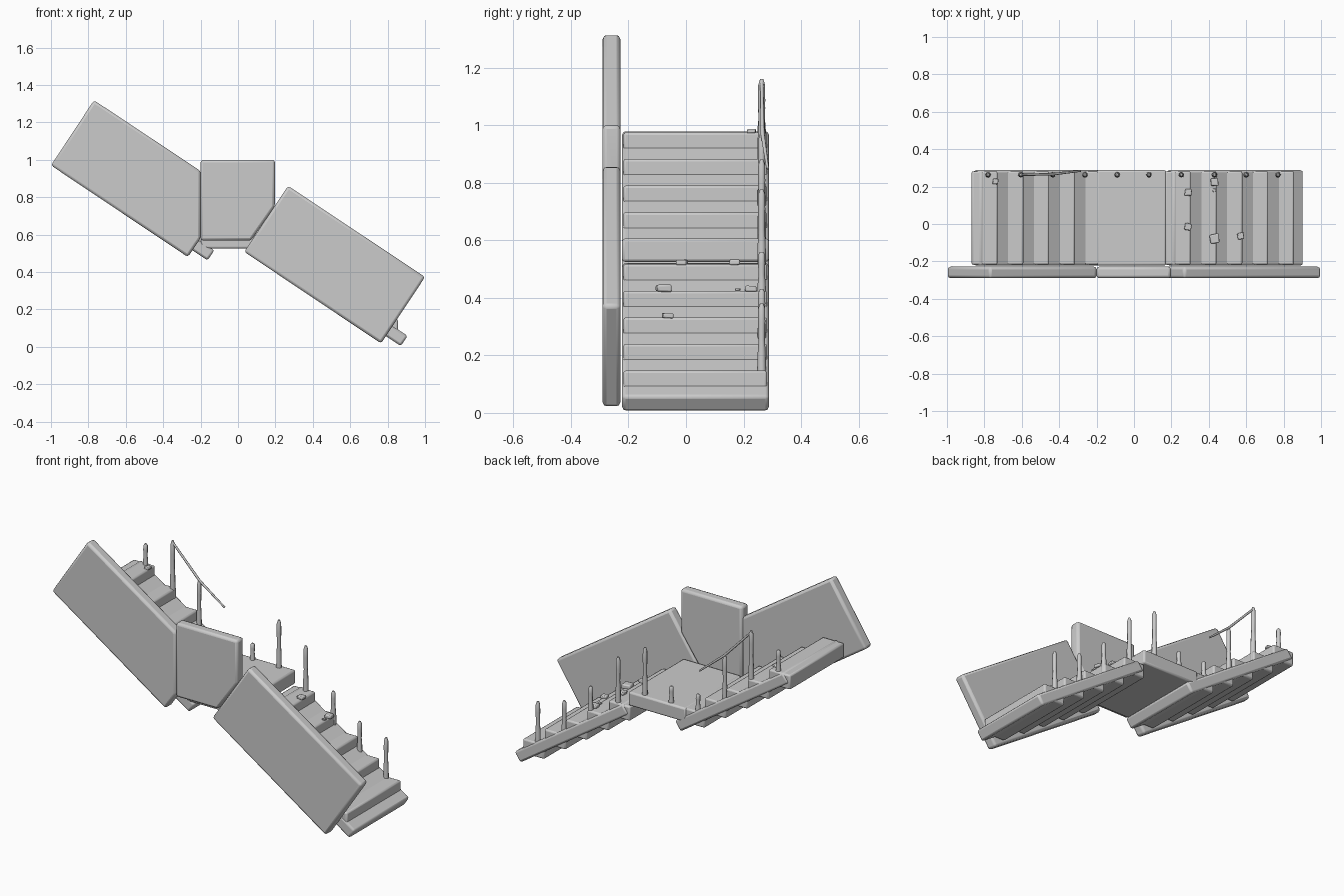
import bpy, bmesh, math, random
from mathutils import Vector

if "Cube" in bpy.data.objects:
    bpy.data.objects.remove(bpy.data.objects["Cube"])

random.seed(4)
SLOPE = 0.67
Y0, Y1 = -0.222, 0.288


def finish(obj, bevel=0.0, segs=2):
    if bevel:
        m = obj.modifiers.new("bevel", 'BEVEL')
        m.width, m.segments = bevel, segs
        m.limit_method = 'ANGLE'
    bpy.ops.object.select_all(action='DESELECT')
    obj.select_set(True)
    bpy.context.view_layer.objects.active = obj
    bpy.ops.object.shade_smooth_by_angle(angle=math.radians(40))


def new_object(name, bm):
    bmesh.ops.recalc_face_normals(bm, faces=bm.faces)
    me = bpy.data.meshes.new(name)
    bm.to_mesh(me)
    bm.free()
    obj = bpy.data.objects.new(name, me)
    bpy.context.collection.objects.link(obj)
    return obj


def prism(name, pts, ya, yb, bevel=0.0):
    """Extrude an x-z outline along y."""
    bm = bmesh.new()
    face = bm.faces.new([bm.verts.new((x, ya, z)) for x, z in pts])
    ret = bmesh.ops.extrude_face_region(bm, geom=[face])
    verts = [v for v in ret["geom"] if isinstance(v, bmesh.types.BMVert)]
    bmesh.ops.translate(bm, verts=verts, vec=(0, yb - ya, 0))
    obj = new_object(name, bm)
    finish(obj, bevel)
    return obj


def tube(name, pts, radii, sides=8):
    """Round section swept through points, one radius per point."""
    cu = bpy.data.curves.new(name, 'CURVE')
    cu.dimensions = '3D'
    cu.bevel_depth, cu.bevel_resolution = 1.0, sides // 4
    cu.use_fill_caps = True
    sp = cu.splines.new('POLY')
    sp.points.add(len(pts) - 1)
    for p, co, r in zip(sp.points, pts, radii):
        p.co, p.radius = (*co, 1), r
        sp.use_smooth = True
    obj = bpy.data.objects.new(name, cu)
    bpy.context.collection.objects.link(obj)
    return obj


# Side wall panels
walls = {
    "upper_wall": [(-1, .97), (-.77, 1.318), (-.2, .94), (-.2, .58), (-.268, .48)],
    "middle_wall": [(-.2, 1.0), (.197, 1.0), (.197, .75), (.07, .568), (-.2, .568)],
    "lower_wall": [(.268, .86), (1.0, .373), (.765, .018), (.033, .508)],
}
for name, pts in walls.items():
    prism(name, pts, -.29, -.228, 0.014)


# Stair flights: sloping slab with step blocks through it
def flight(name, dx, dz):
    slab = [(.907, .058), (.21, .525), (.172, .472), (.87, .004)]
    prism(name + "_slab", [(x + dx, z + dz) for x, z in slab], Y0, Y1, 0.012)
    for i in range(5):
        c, t = .855 - .138 * i + dx, .147 + .0925 * i + dz
        box = [(c, t), (c - .138, t), (c - .138, t - .085), (c, t - .085)]
        prism(f"{name}_step_{i + 1}", box, Y0 + .004, Y1 - .006, 0.009)


flight("lower_flight", 0, 0)
flight("upper_flight", -1.033, .458)

# Landing between the flights
prism("landing", [(-.2, .525), (.172, .525), (.172, .606), (-.2, .606)], Y0, Y1, 0.01)

# Worn posts: x, base z, top z
posts = [(.77, .13, .38), (.6, .23, .43), (.43, .4, .56), (.253, .5, .777),
         (.08, .59, .88), (-.09, .59, .70), (-.262, .59, .70), (-.435, .68, .97),
         (-.605, .86, 1.16), (-.78, .95, 1.095)]
for i, (x, zb, zt) in enumerate(posts):
    fr = [-.2, .3, .5, .75, .93, 1]
    rad = [.016, .014, .011, .0125, .012, .006]
    tube(f"post_{i + 1}", [(x, .263, zb + (zt - zb) * f) for f in fr], rad)

# Broken handrail
tube("broken_rail", [(-.61, .263, 1.155), (-.435, .266, .972), (-.285, .284, .848)],
     [.006, .007, .005])

# Loose stones: x, y, z, size
stones = [(.43, -.08, .433, .026), (.57, -.065, .338, .018), (.43, .225, .432, .02),
          (.43, .18, .428, .009), (.29, -.015, .523, .018), (.29, .17, .524, .019),
          (-.74, .228, .98, .015)]
for i, (x, y, z, s) in enumerate(stones):
    bm = bmesh.new()
    bmesh.ops.create_cube(bm, size=2)
    for v in bm.verts:
        v.co = Vector((v.co.x, v.co.y, v.co.z * .5)) * s * random.uniform(.85, 1.1)
    obj = new_object(f"stone_{i + 1}", bm)
    obj.location = (x, y, z)
    obj.rotation_euler.z = random.uniform(-.3, .3)
    finish(obj, s * .25)
